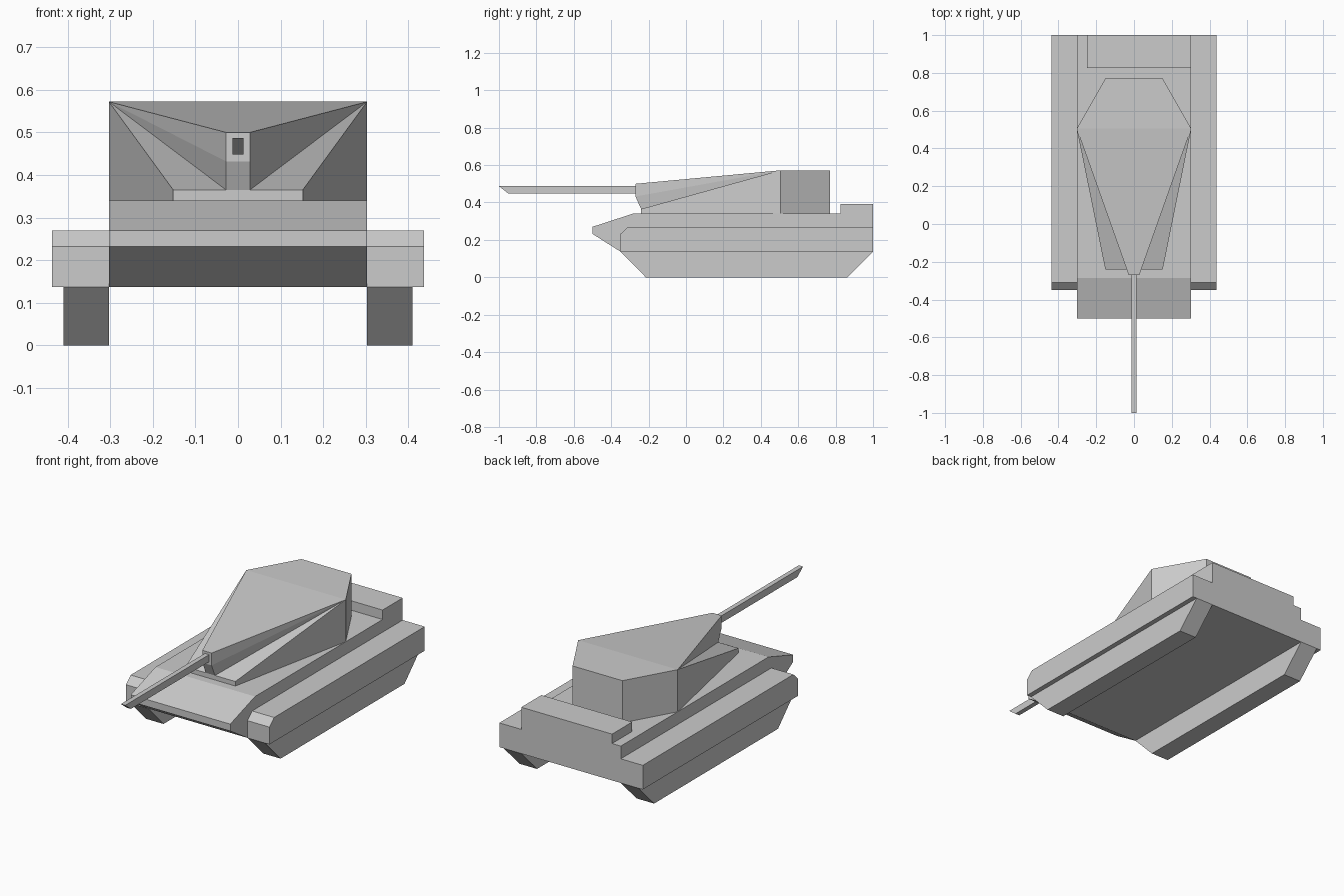
import bpy, bmesh

if "Cube" in bpy.data.objects:
    bpy.data.objects.remove(bpy.data.objects["Cube"])


def make_object(name, verts, faces):
    bm = bmesh.new()
    vs = [bm.verts.new(v) for v in verts]
    for f in faces:
        bm.faces.new([vs[i] for i in f])
    bmesh.ops.recalc_face_normals(bm, faces=bm.faces[:])
    mesh = bpy.data.meshes.new(name)
    bm.to_mesh(mesh)
    bm.free()
    obj = bpy.data.objects.new(name, mesh)
    bpy.context.collection.objects.link(obj)
    return obj


def extrude_profile(name, profile, x0, x1):
    """Extrude a side profile of (y, z) points along x."""
    n = len(profile)
    verts = [(x, y, z) for x in (x0, x1) for y, z in profile]
    faces = [list(range(n)), list(range(n, 2 * n))]
    faces += [(i, (i + 1) % n, n + (i + 1) % n, n + i) for i in range(n)]
    return make_object(name, verts, faces)


W = 0.303      # half width of hull and turret
BELLY = 0.137  # underside of hull and fenders
DECK = 0.34    # hull top

# Hull with wedge nose
extrude_profile("hull", [(-0.35, BELLY), (-0.5, 0.232), (-0.5, 0.27), (-0.285, DECK),
                         (1, DECK), (1, BELLY)], -W, W)

# Off-centre raised engine deck at the rear
extrude_profile("engine_deck", [(0.825, DECK), (0.825, 0.392), (1, 0.392), (1, DECK)], -0.25, W)

# Fenders and tracks on both sides
fender = [(-0.35, BELLY), (-0.35, 0.232), (-0.31, 0.27), (1, 0.27), (1, BELLY)]
track = [(-0.35, BELLY), (-0.215, 0), (0.863, 0), (1, BELLY)]
for side, s in (("right", 1), ("left", -1)):
    extrude_profile(side + "_fender", fender, s * W, s * 0.437)
    extrude_profile(side + "_track", track, s * W, s * 0.41)

# Faceted turret: right-hand points, mirrored to the left
half = {
    "shoulder": (W, 0.505, 0.572), "rear_top": (0.152, 0.77, 0.572),
    "brow": (0.028, -0.27, 0.5), "chin": (0.028, -0.27, 0.432),
    "throat": (0.028, -0.24, 0.365), "lip": (0.152, -0.24, 0.365),
    "front_base": (0.152, -0.24, DECK), "side_base": (W, 0.505, DECK),
    "rear_base": (0.152, 0.77, DECK),
}
names = list(half)
N = len(names)
verts = list(half.values()) + [(-x, y, z) for x, y, z in half.values()]
side_faces = ["shoulder brow chin", "shoulder chin throat", "shoulder throat lip",
              "shoulder lip front_base side_base", "shoulder side_base rear_base rear_top"]
cross_faces = ["shoulder brow", "shoulder rear_top", "rear_top rear_base", "brow chin",
               "chin throat", "throat lip front_base", "front_base side_base rear_base"]
faces = []
for f in side_faces:
    ids = [names.index(k) for k in f.split()]
    faces += [ids, [i + N for i in reversed(ids)]]
for f in cross_faces:
    ids = [names.index(k) for k in f.split()]
    faces.append(ids + [i + N for i in reversed(ids)])
make_object("turret", verts, faces)

# Square gun barrel with a slanted muzzle
extrude_profile("gun_barrel", [(-1, 0.487), (-0.95, 0.448), (-0.26, 0.448), (-0.26, 0.487)],
                -0.013, 0.013)
